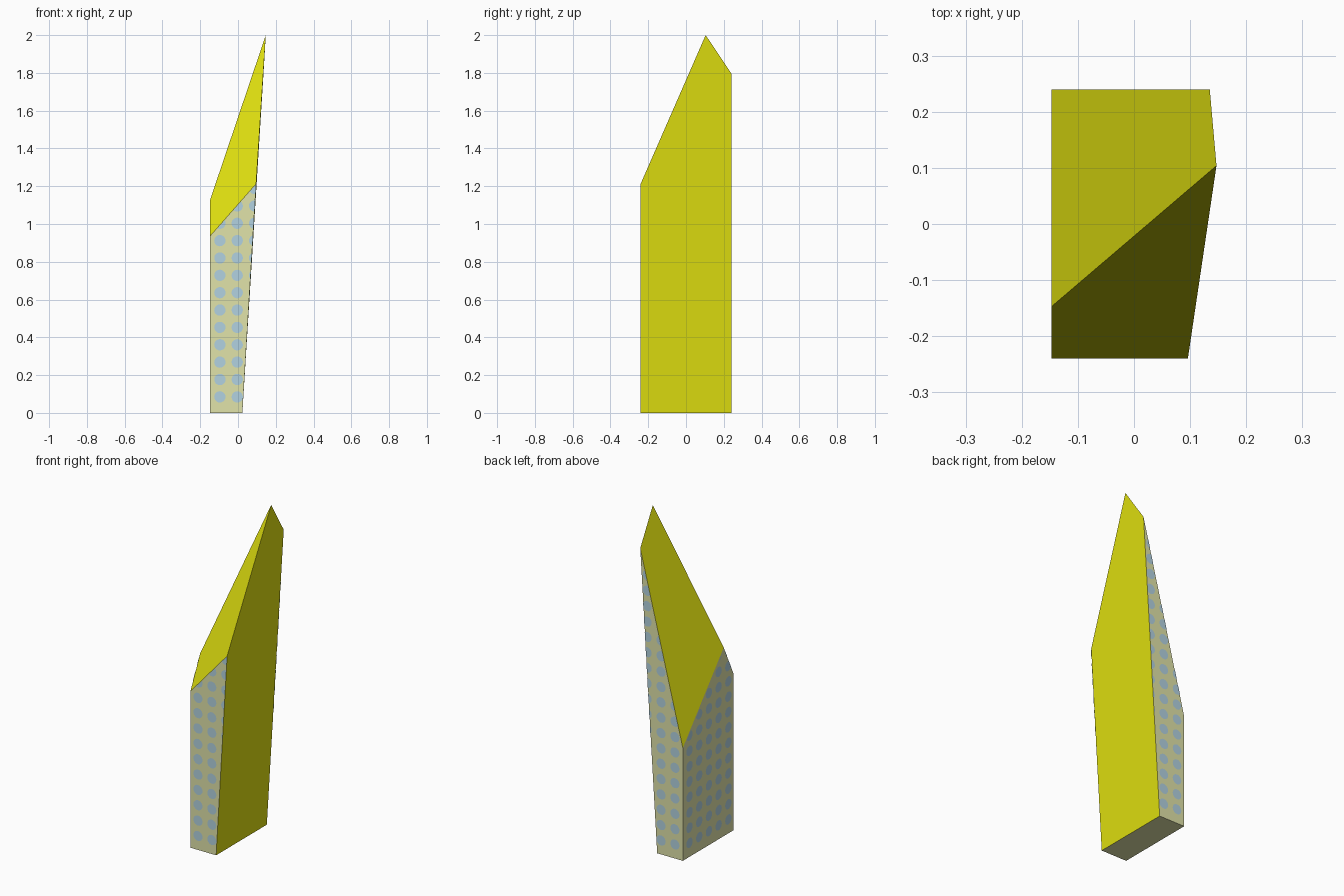
import bpy, bmesh, math
from mathutils import Vector, Matrix

if "Cube" in bpy.data.objects:
    bpy.data.objects.remove(bpy.data.objects["Cube"])


def material(name, r, g, b):
    m = bpy.data.materials.new(name)
    m.diffuse_color = (r, g, b, 1)
    m.use_nodes = True
    m.node_tree.nodes["Principled BSDF"].inputs["Base Color"].default_value = m.diffuse_color
    return m


beige = material("beige", 0.75, 0.77, 0.40)
yellow = material("yellow", 0.74, 0.74, 0.005)
blue = material("pale_blue", 0.45, 0.65, 0.75)


def add_object(name, bm, mats):
    mesh = bpy.data.meshes.new(name)
    bm.to_mesh(mesh)
    for m in mats:
        mesh.materials.append(m)
    ob = bpy.data.objects.new(name, mesh)
    bpy.context.collection.objects.link(ob)
    return ob


# Shard: left and right profiles running front to back, joined together
L, Y = -0.147, 0.24
left = [(L, -Y, 0), (L, Y, 0), (L, Y, 0.676), (L, -0.147, 1.13), (L, -Y, 0.937)]
right = [(0.023, -Y, 0), (0.023, Y, 0), (0.135, Y, 1.797),
         (0.147, 0.104, 2.0), (0.096, -Y, 1.213)]
body = bmesh.new()
lv = [body.verts.new(p) for p in left]
rv = [body.verts.new(p) for p in right]
body.faces.new(lv)
body.faces.new(rv)
for i in range(5):
    j = (i + 1) % 5
    body.faces.new((lv[i], lv[j], rv[j], rv[i]))
bmesh.ops.recalc_face_normals(body, faces=body.faces)
body.normal_update()

# Yellow on the sloping top and the right side, beige elsewhere
for f in body.faces:
    f.material_index = int(f.normal.z > 0.1 or f.normal.x > 0.5)
add_object("shard_body", body, [beige, yellow])

# Dot grid on each upright beige side, trimmed by the other sides
STEP, RADIUS, PHASE = 0.0919, 0.03, -0.004
planes = [(f.calc_center_median(), f.normal.copy()) for f in body.faces]
dots = bmesh.new()
for co, no in planes:
    if abs(no.z) > 0.1 or no.x > 0.5:
        continue
    side = bmesh.new()
    turn = no.to_track_quat('Z', 'Y').to_matrix().to_4x4()
    for col in range(-3, 4):
        for row in range(1, 22):
            u, z = PHASE + col * STEP, row * STEP - 0.007
            if abs(no.y) > 0.5:
                p = Vector((u, co.y, z))
            else:
                p = Vector((co.x, u, z))
            bmesh.ops.create_circle(
                side, cap_ends=True, segments=20, radius=RADIUS,
                matrix=Matrix.Translation(p + no * 0.002) @ turn)
    for pco, pno in planes:
        if (pno - no).length > 0.01:
            bmesh.ops.bisect_plane(
                side, geom=side.verts[:] + side.edges[:] + side.faces[:],
                plane_co=pco, plane_no=pno, clear_outer=True)
    side.normal_update()
    for f in side.faces:
        if f.normal.dot(no) < 0:
            f.normal_flip()
    tmp = bpy.data.meshes.new("dots_part")
    side.to_mesh(tmp)
    dots.from_mesh(tmp)
    bpy.data.meshes.remove(tmp)
    side.free()
add_object("side_dots", dots, [blue])
dots.free()
body.free()
